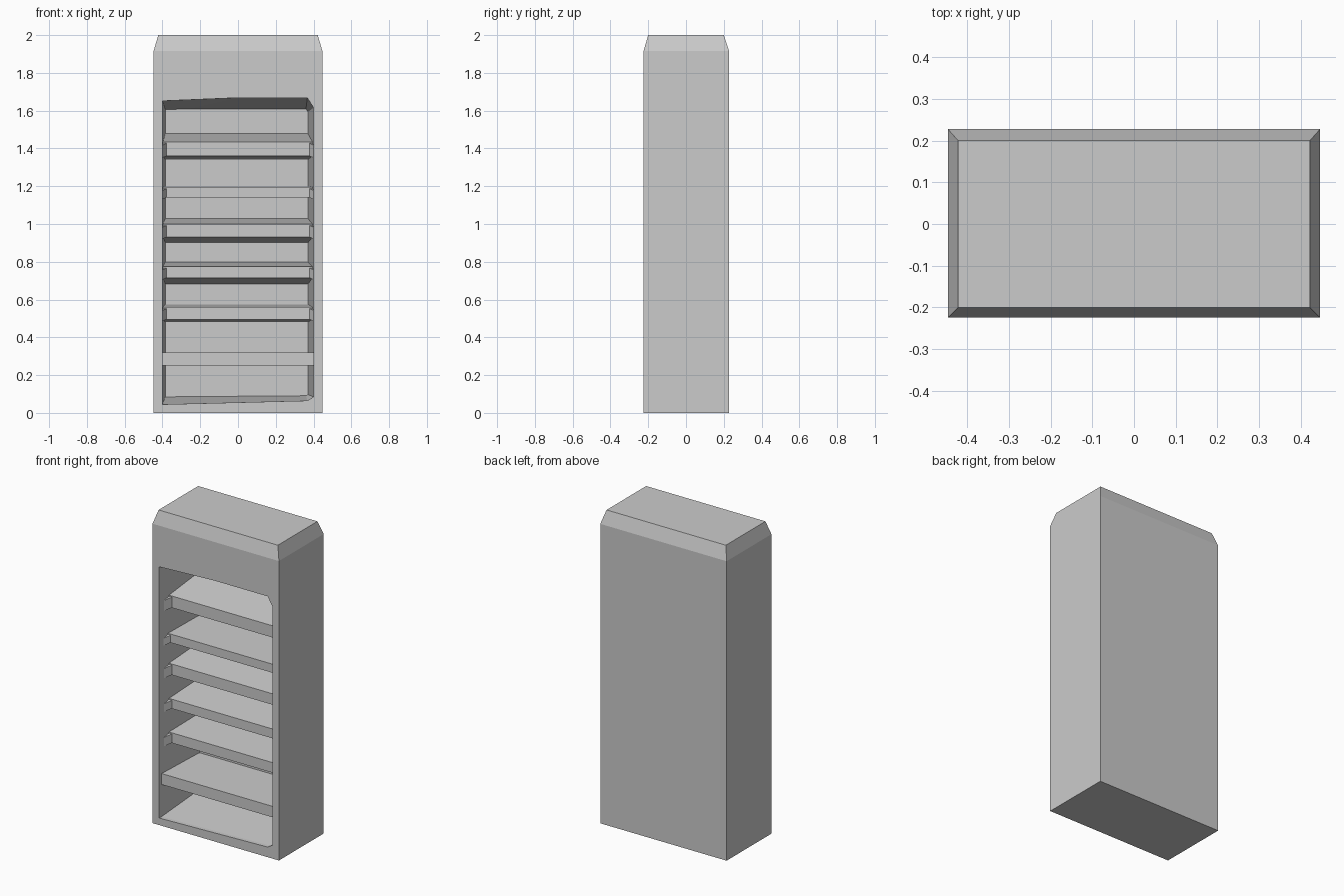
import bpy, bmesh

if "Cube" in bpy.data.objects:
    bpy.data.objects.remove(bpy.data.objects["Cube"])


def mesh_object(name, bm):
    bmesh.ops.recalc_face_normals(bm, faces=bm.faces)
    me = bpy.data.meshes.new(name)
    bm.to_mesh(me)
    bm.free()
    ob = bpy.data.objects.new(name, me)
    bpy.context.collection.objects.link(ob)
    return ob


def loft(name, loops):
    """Join equal-sized point loops into one closed solid."""
    bm = bmesh.new()
    rings = [[bm.verts.new(p) for p in loop] for loop in loops]
    for a, b in zip(rings, rings[1:]):
        for i in range(len(a)):
            j = (i + 1) % len(a)
            bm.faces.new((a[i], a[j], b[j], b[i]))
    bm.faces.new(rings[0])
    bm.faces.new(rings[-1])
    return mesh_object(name, bm)


def rect(x, y0, y1, z):
    return [(-x, y0, z), (x, y0, z), (x, y1, z), (-x, y1, z)]


def opening(y, x0, x1, z0, z1, c):
    """Rectangle in the XZ plane with clipped corners on the right."""
    return [(x, y, z) for x, z in (
        (x0, z0), (x1 - c, z0 + c * .6), (x1, z0 + c * 1.2), (x1, z1 - c * 1.6),
        (x1 - c, z1), (x0 + c * 12, z1), (x0, z1 - c * .5))]


# Cabinet body with chamfered top
body = loft("cabinet_body", [rect(.447, -.225, .228, 0),
                             rect(.447, -.225, .228, 1.915),
                             rect(.422, -.2, .2, 2)])

# Tapered display recess
cutter = loft("recess_cutter", [opening(-.26, -.40, .40, .045, 1.668, .033),
                                opening(-.20, -.40, .40, .045, 1.668, .033),
                                opening(.16, -.385, .37, .085, 1.61, .01)])
cutter.hide_render = True
mod = body.modifiers.new("recess", 'BOOLEAN')
mod.object = cutter
mod.solver = 'EXACT'
bpy.context.view_layer.objects.active = body
bpy.ops.object.modifier_apply(modifier="recess")
bpy.data.objects.remove(cutter, do_unlink=True)

# Shelves: front y, front bottom, front top, back bottom, back top
shelves = [(-.13, 1.36, 1.435, 1.34, 1.48),
           (-.14, 1.14, 1.195, 1.14, 1.20),
           (-.13, .93, 1.00, .90, 1.03),
           (-.13, .715, .775, .68, .80),
           (-.13, .495, .56, .48, .575),
           (-.20, .25, .32, .25, .32)]
for n, (y, b0, t0, b1, t1) in enumerate(shelves, 1):
    loft(f"shelf_{n}", [[(x, y, b0), (x, y, t0), (x, .17, t1), (x, .17, b1)]
                        for x in (-.41, .41)])
    # Flared brackets joining the shelf front to the side frame
    if y > -.18:
        for s, side in ((-1, "left"), (1, "right")):
            loft(f"shelf_{n}_bracket_{side}",
                 [[(s * .368, y + .02, z), (s * .412, y + .02, z),
                   (s * .412, -.205, z - .02)]
                  for z in (b0 + .005, t0 - .003)])
